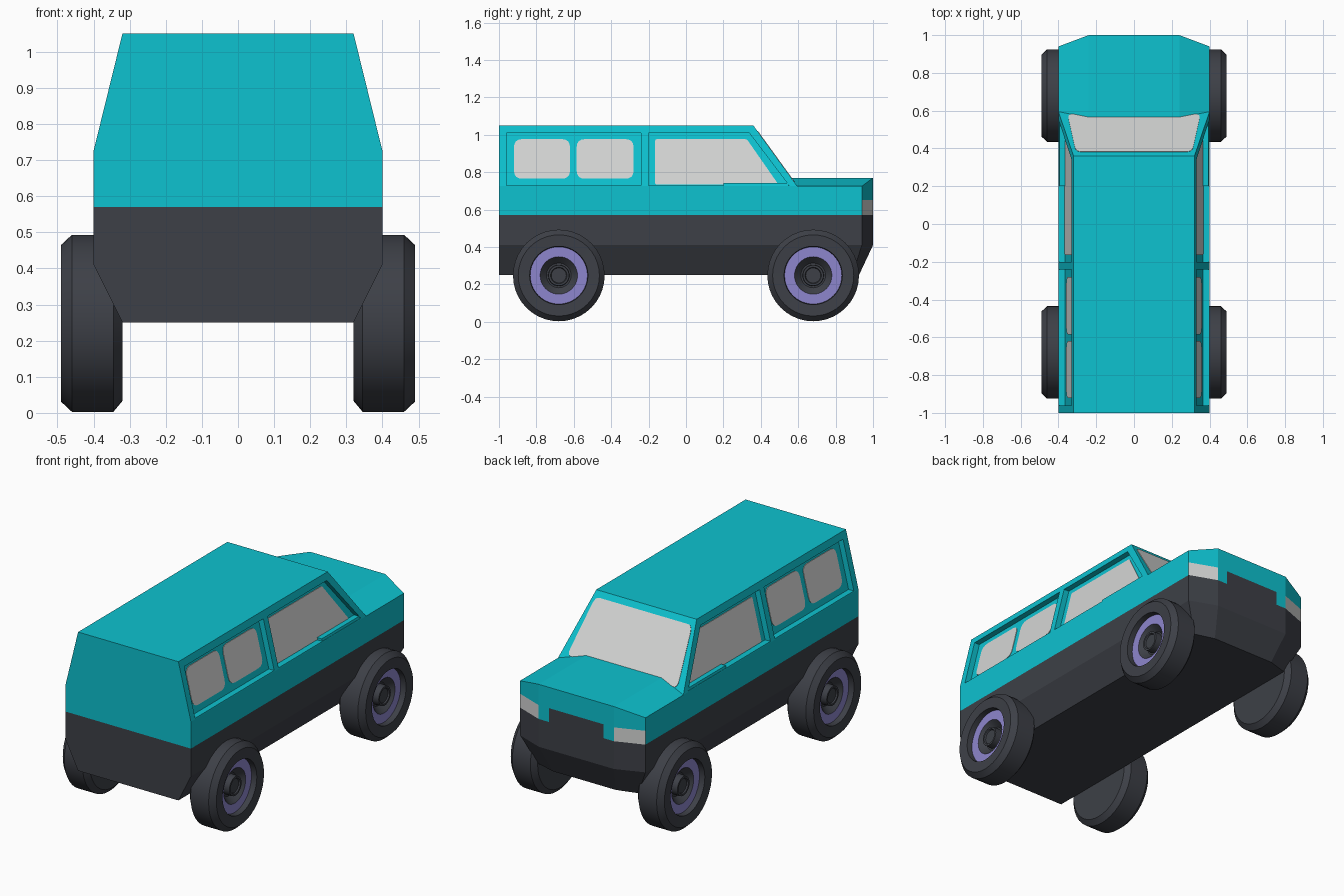
import bpy, bmesh, math
from mathutils import Vector

if "Cube" in bpy.data.objects:
    bpy.data.objects.remove(bpy.data.objects["Cube"])


def material(name, rgb):
    m = bpy.data.materials.new(name)
    m.diffuse_color = (*rgb, 1)
    m.use_nodes = True
    m.node_tree.nodes["Principled BSDF"].inputs["Base Color"].default_value = m.diffuse_color
    return m


CYAN = material("cyan paint", (0.004, 0.54, 0.63))
DARK = material("dark grey", (0.047, 0.051, 0.063))
GLASS = material("pale glass", (0.66, 0.67, 0.66))
LILAC = material("lilac rim", (0.27, 0.24, 0.61))


def finish(bm, name, mats):
    bmesh.ops.remove_doubles(bm, verts=bm.verts, dist=1e-5)
    bmesh.ops.recalc_face_normals(bm, faces=bm.faces)
    me = bpy.data.meshes.new(name)
    bm.to_mesh(me)
    bm.free()
    for m in mats:
        me.materials.append(m)
    ob = bpy.data.objects.new(name, me)
    bpy.context.collection.objects.link(ob)
    return ob


def loft(bm, rings):
    """Join closed rings of points and cap both ends."""
    rows = [[bm.verts.new(p) for p in r] for r in rings]
    n = len(rows[0])
    for a, b in zip(rows, rows[1:]):
        for i in range(n):
            j = (i + 1) % n
            bm.faces.new((a[i], a[j], b[j], b[i]))
    bm.faces.new(rows[0])
    bm.faces.new(rows[-1])


def rounded(pts, r, n=4):
    """Round the corners of a 2D polygon."""
    out = []
    for i, p in enumerate(pts):
        p = Vector(p)
        a = p + (Vector(pts[i - 1]) - p).normalized() * r
        b = p + (Vector(pts[(i + 1) % len(pts)]) - p).normalized() * r
        for k in range(n + 1):
            t = k / n
            out.append(a * (1 - t) ** 2 + p * 2 * t * (1 - t) + b * t * t)
    return out


def side_x(z):
    """Half width of the leaning cabin wall."""
    return 0.4 - 0.08 * (z - 0.725) / 0.325


def screen_z(y):
    """Height of the windscreen plane."""
    return 1.05 - 0.325 * (y - 0.36) / 0.235


def side_plate(name, pts, inner, outer, mat, side):
    """Prism following the cabin wall, from a (y, z) outline."""
    bm = bmesh.new()
    loft(bm, [[(side * (side_x(z) + d), y, z) for y, z in pts] for d in (inner, outer)])
    return finish(bm, name, [mat])


# Lower body: stacked outlines, with grille and headlights as coloured faces
def outline(z, w=0.4, corner=0.94, nose=1.0, nw=0.24, gw=0.175):
    half = [(w, -1), (w, corner), (nw, nose), (gw, nose)]
    return [(x, y, z) for x, y in half] + [(-x, y, z) for x, y in reversed(half)]


bm = bmesh.new()
loft(bm, [outline(0.25, 0.32, 0.89, 0.925, 0.2, 0.15)]
     + [outline(z) for z in (0.41, 0.57, 0.65, 0.725)])
for f in bm.faces:
    c = f.calc_center_median()
    if c.z < 0.57:
        f.material_index = 1
    elif c.z < 0.65 and c.y > 0.9:
        if abs(c.x) < 0.1:
            f.material_index = 1
        elif abs(c.x) > 0.25:
            f.material_index = 2
finish(bm, "lower_body", [CYAN, DARK, GLASS])

# Hood: faceted cap over the nose
bm = bmesh.new()
for s in (-1, 1):
    for p in ((0.4, 0.56, 0.725), (0.24, 0.52, 0.77), (0.4, 0.94, 0.725),
              (0.24, 1, 0.725), (0.24, 1, 0.77), (0.4, 0.52, 0.725)):
        bm.verts.new((s * p[0], p[1], p[2]))
bmesh.ops.convex_hull(bm, input=bm.verts)
bmesh.ops.dissolve_limit(bm, angle_limit=0.01, verts=bm.verts, edges=bm.edges)
finish(bm, "hood", [CYAN])

# Cabin: tapered block with recessed side panels
bm = bmesh.new()
loft(bm, [[(-w, -1, z), (w, -1, z), (w, y, z), (-w, y, z)]
          for w, y, z in ((0.4, 0.595, 0.725), (0.32, 0.36, 1.05))])
cabin = finish(bm, "cabin", [CYAN])

DEPTH = 0.034
recesses = [[(-0.96, 0.73), (-0.24, 0.73), (-0.24, 1.01), (-0.96, 1.01)],
            [(-0.2, 0.73), (0.55, 0.73), (0.338, 1.01), (-0.2, 1.01)]]
for side in (-1, 1):
    for pts in recesses:
        cutter = side_plate("recess_cutter", pts, -DEPTH, 0.05, CYAN, side)
        cutter.hide_render = True
        mod = cabin.modifiers.new("recess", 'BOOLEAN')
        mod.operation = 'DIFFERENCE'
        mod.solver = 'EXACT'
        mod.object = cutter
        bpy.context.view_layer.objects.active = cabin
        bpy.ops.object.modifier_apply(modifier=mod.name)
        bpy.data.objects.remove(cutter)

# Side windows and the small sill ledge in the front recess
panes = [("rear_window", [(-0.92, 0.765), (-0.62, 0.765), (-0.62, 0.977), (-0.92, 0.977)], 0.045),
         ("middle_window", [(-0.585, 0.765), (-0.28, 0.765), (-0.28, 0.977), (-0.585, 0.977)], 0.045),
         ("door_window", [(-0.165, 0.733), (0.495, 0.733), (0.325, 0.977), (-0.165, 0.977)], 0.012)]
for side, tag in ((-1, "left"), (1, "right")):
    for name, pts, r in panes:
        side_plate(f"{name}_{tag}", rounded(pts, r), -DEPTH - 0.003, -DEPTH + 0.003, GLASS, side)
    ledge = [(0.2, 0.728), (0.55, 0.728), (0.54, 0.743), (0.2, 0.743)]
    side_plate(f"sill_ledge_{tag}", ledge, -DEPTH - 0.003, -0.002, CYAN, side)

# Windscreen: thin plate lying on the sloped front of the cabin
bm = bmesh.new()
pts = rounded([(-0.308, 0.382), (0.308, 0.382), (0.352, 0.58), (-0.352, 0.58)], 0.025)
loft(bm, [[(x, y + d, screen_z(y) + d) for x, y in pts] for d in (-0.002, 0.002)])
finish(bm, "windscreen", [GLASS])

# Wheels: lathed tyre, recessed lilac rim ring and hub
PROFILE = [(0.32, 0), (0.32, 0.215), (0.345, 0.245), (0.46, 0.245), (0.49, 0.217),
           (0.487, 0.156), (0.455, 0.153), (0.455, 0.1), (0.42, 0.066),
           (0.42, 0.057), (0.46, 0.055), (0.46, 0.044), (0.452, 0.04), (0.452, 0)]
RIM = 6
SEG = 40


def wheel(name, side, y0):
    bm = bmesh.new()
    rows = []
    for x, r in PROFILE:
        angles = [2 * math.pi * i / SEG for i in range(SEG)]
        rows.append([bm.verts.new((side * x, y0 + r * math.cos(a), 0.248 + r * math.sin(a)))
                     for a in angles])
    for k, (a, b) in enumerate(zip(rows, rows[1:])):
        for i in range(SEG):
            j = (i + 1) % SEG
            f = bm.faces.new((a[i], a[j], b[j], b[i]))
            f.material_index = 1 if k == RIM else 0
    ob = finish(bm, name, [DARK, LILAC])
    bpy.ops.object.select_all(action='DESELECT')
    ob.select_set(True)
    bpy.context.view_layer.objects.active = ob
    bpy.ops.object.shade_smooth_by_angle(angle=math.radians(30))


for side, tag in ((-1, "left"), (1, "right")):
    wheel(f"front_wheel_{tag}", side, 0.68)
    wheel(f"rear_wheel_{tag}", side, -0.68)
